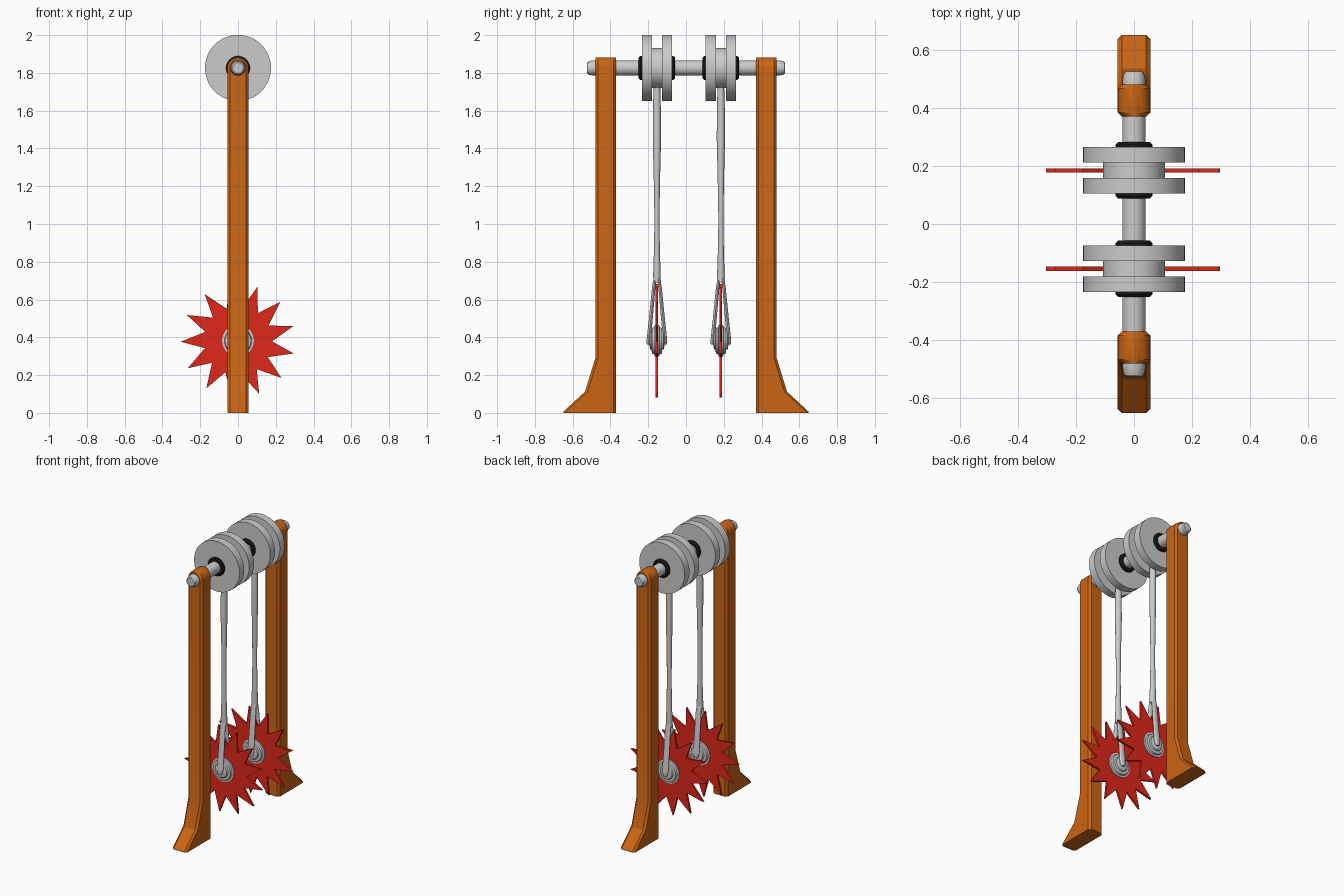
import bpy, bmesh
from math import sin, cos, pi, radians

if "Cube" in bpy.data.objects:
    bpy.data.objects.remove(bpy.data.objects["Cube"])

AXLE_Z, SAW_Z = 1.826, 0.382
UNIT_Y = (-0.154, 0.1845)


def material(name, rgb):
    m = bpy.data.materials.new(name)
    m.diffuse_color = (*rgb, 1)
    m.use_nodes = True
    m.node_tree.nodes["Principled BSDF"].inputs["Base Color"].default_value = m.diffuse_color
    return m


ORANGE = material("orange_paint", (0.6, 0.13, 0.007))
RED = material("red_paint", (0.75, 0.02, 0.01))
BLACK = material("black_rubber", (0.01, 0.01, 0.01))


def loft(name, rings, mat=None, smooth=30):
    """Skin a list of equally long point rings and cap both ends."""
    bm = bmesh.new()
    rows = [[bm.verts.new(p) for p in ring] for ring in rings]
    n = len(rows[0])
    for a, b in zip(rows, rows[1:]):
        for i in range(n):
            bm.faces.new((a[i], a[(i + 1) % n], b[(i + 1) % n], b[i]))
    bm.faces.new(rows[0])
    bm.faces.new(rows[-1])
    bmesh.ops.recalc_face_normals(bm, faces=bm.faces)
    mesh = bpy.data.meshes.new(name)
    bm.to_mesh(mesh)
    bm.free()
    ob = bpy.data.objects.new(name, mesh)
    bpy.context.collection.objects.link(ob)
    if mat:
        mesh.materials.append(mat)
    bpy.ops.object.select_all(action='DESELECT')
    ob.select_set(True)
    bpy.context.view_layer.objects.active = ob
    bpy.ops.object.shade_smooth_by_angle(angle=radians(smooth))
    return ob


def lathe(name, y0, z0, profile, mat=None, n=48):
    """Turn (y, radius) points around an axis parallel to y."""
    return loft(name, [[(r * cos(2 * pi * i / n), y0 + y, z0 + r * sin(2 * pi * i / n))
                        for i in range(n)] for y, r in profile], mat)


def mirrored(half):
    """Complete a profile given from its outer end to its middle."""
    return half + [(-y, r) for y, r in reversed(half)]


def post_ring(s, z, w, outer, inner=0.37):
    c = min(0.014, w * 0.6)
    pts = [(-w + c, inner), (w - c, inner), (w, inner + c), (w, outer - c),
           (w - c, outer), (-w + c, outer), (-w, outer - c), (-w, inner + c)]
    return [(x, s * y, z) for x, y in pts]


def oval_ring(y, z, hx, hy, n=16):
    return [(hx * cos(2 * pi * i / n), y + hy * sin(2 * pi * i / n), z) for i in range(n)]


# Posts with flared feet and tops rounded around the axle
W = 0.056
for s, side in ((-1, "front"), (1, "back")):
    levels = [(0, W, 0.65), (0.008, W, 0.648), (0.112, W, 0.535),
              (0.29, W, 0.48), (AXLE_Z, W, 0.48)]
    levels += [(AXLE_Z + W * sin(a), W * cos(a), 0.48)
               for a in (radians(d) for d in range(12, 85, 12))]
    loft(side + "_post", [post_ring(s, *lv) for lv in levels], ORANGE)

# Axle
lathe("axle", 0, AXLE_Z,
      mirrored([(-0.524, 0.028), (-0.519, 0.034), (-0.505, 0.038), (-0.485, 0.04)]))

for y, side in zip(UNIT_Y, ("front", "back")):
    # Grooved pulley and its rubber bearing
    lathe(side + "_pulley", y, AXLE_Z,
          mirrored([(-0.08, 0.03), (-0.08, 0.175), (-0.027, 0.175), (-0.027, 0.106)]), n=64)
    lathe(side + "_bearing", y, AXLE_Z,
          mirrored([(-0.097, 0.03), (-0.097, 0.055), (-0.088, 0.063)]), BLACK)

    # Hanging rod
    loft(side + "_rod", [oval_ring(y, *s) for s in (
        (1.75, 0.018, 0.017), (1.6, 0.021, 0.021), (1.45, 0.022, 0.022),
        (1.25, 0.018, 0.017), (1.02, 0.016, 0.013), (0.85, 0.018, 0.016),
        (0.73, 0.022, 0.02), (0.69, 0.02, 0.018))], smooth=40)

    # Fork prongs straddling the blade
    for s, part in ((-1, "front_prong"), (1, "back_prong")):
        rings = [oval_ring(y + s * dy, z, hx, hy) for dy, z, hx, hy in (
            (0.006, 0.74, 0.016, 0.008), (0.017, 0.66, 0.021, 0.009),
            (0.032, 0.5, 0.022, 0.01), (0.042, 0.4, 0.024, 0.011),
            (0.044, 0.375, 0.02, 0.011), (0.044, 0.362, 0.011, 0.009))]
        loft(side + "_" + part, rings, smooth=40)

    # Blade hub
    lathe(side + "_blade_hub", y, SAW_Z,
          mirrored([(-0.042, 0.018), (-0.036, 0.045), (-0.028, 0.05), (-0.026, 0.068),
                    (-0.014, 0.072), (-0.012, 0.084)]))

    # Thirteen-pointed blade
    outline, step = [], 2 * pi / 13
    for i in range(13):
        tip = radians(181) + i * step
        outline += [(0.303, tip), (0.18, tip + step * 0.42)]
    loft(side + "_blade", [[(r * cos(a), y + d, SAW_Z + r * sin(a)) for r, a in outline]
                           for d in (-0.007, 0.007)], RED)
